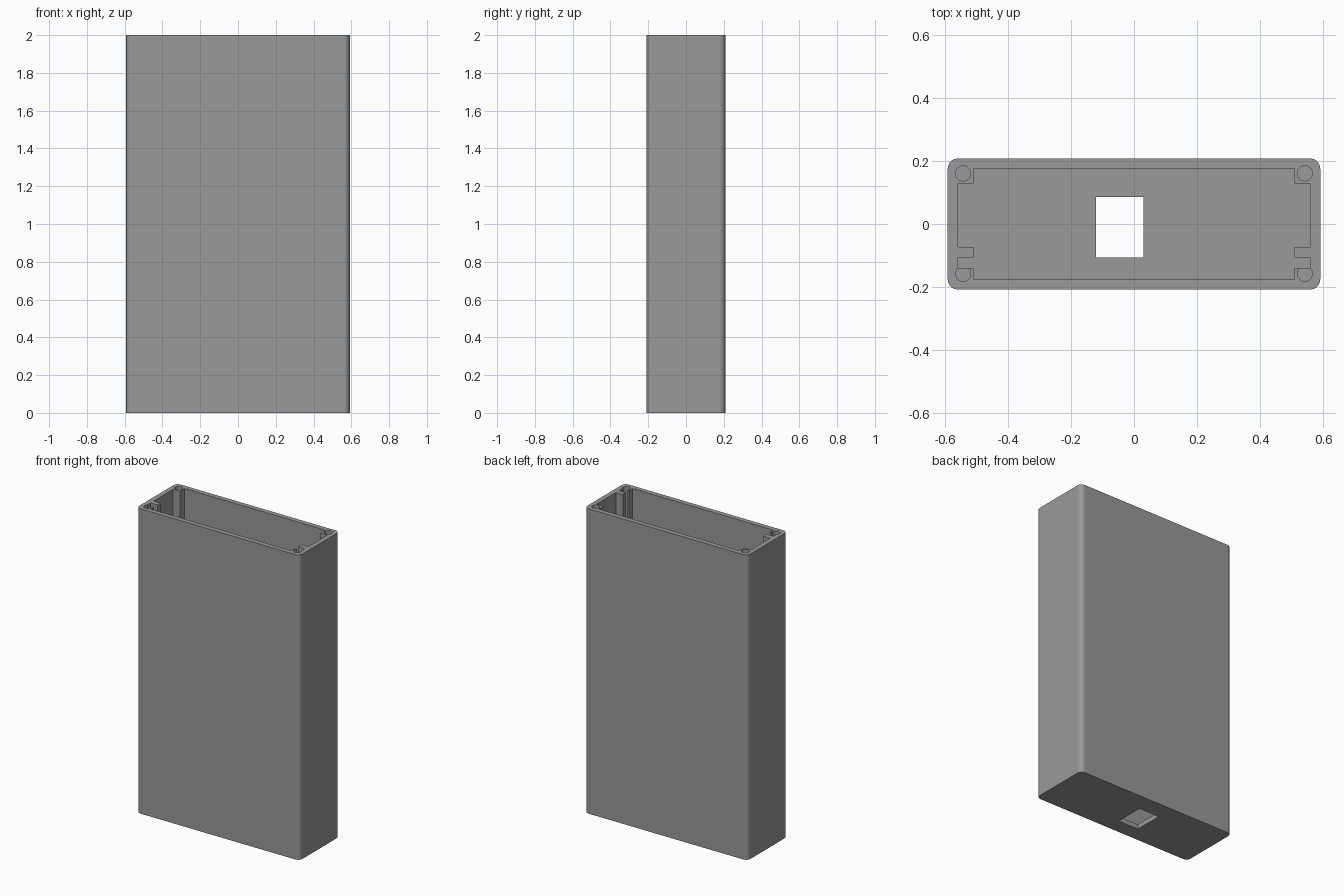
import bpy, bmesh, math

cube = bpy.data.objects.get("Cube")
if cube:
    bpy.data.objects.remove(cube, do_unlink=True)

HX, HY, H = 0.592, 0.208, 2.0   # half width, half depth, height
WALL, RADIUS = 0.032, 0.032

grey = bpy.data.materials.new("plastic grey")
grey.use_nodes = True
colour = (0.32, 0.32, 0.32, 1)
grey.diffuse_color = colour
grey.node_tree.nodes["Principled BSDF"].inputs["Base Color"].default_value = colour


def prism(name, outline, z0, z1):
    """Extrude a counter-clockwise outline from z0 to z1."""
    bm = bmesh.new()
    face = bm.faces.new([bm.verts.new((x, y, z0)) for x, y in outline])
    top = bmesh.ops.extrude_face_region(bm, geom=[face])["geom"]
    for v in top:
        if isinstance(v, bmesh.types.BMVert):
            v.co.z = z1
    bmesh.ops.recalc_face_normals(bm, faces=bm.faces)
    mesh = bpy.data.meshes.new(name)
    bm.to_mesh(mesh)
    bm.free()
    mesh.materials.append(grey)
    obj = bpy.data.objects.new(name, mesh)
    bpy.context.collection.objects.link(obj)
    return obj


def arc(cx, cy, r, start, end, n):
    return [(cx + r * math.cos(start + (end - start) * i / n),
             cy + r * math.sin(start + (end - start) * i / n)) for i in range(n + 1)]


def cut(target, cutter):
    mod = target.modifiers.new("cut", "BOOLEAN")
    mod.operation, mod.solver, mod.object = "DIFFERENCE", "EXACT", cutter
    bpy.context.view_layer.objects.active = target
    bpy.ops.object.modifier_apply(modifier=mod.name)
    bpy.data.objects.remove(cutter, do_unlink=True)


# Outer shell: a tall box with rounded vertical edges
outline = []
for i, (sx, sy) in enumerate([(1, 1), (-1, 1), (-1, -1), (1, -1)]):
    a = i * math.pi / 2
    outline += arc(sx * (HX - RADIUS), sy * (HY - RADIUS), RADIUS, a, a + math.pi / 2, 8)
case = prism("case", outline, 0, H)

# Cavity, stepped around the corner posts and the side ribs
ix, iy, px = HX - WALL, HY - WALL, 0.51
right = [(px, -iy), (px, -0.14), (ix, -0.14), (ix, -0.106), (px, -0.106),
         (px, -0.073), (ix, -0.073), (ix, 0.128), (px, 0.128), (px, iy)]
left = [(-x, y) for x, y in reversed(right)]
cut(case, prism("cavity_cutter", right + left, WALL, H + 0.1))

# Screw holes in the corner posts
for sx in (-1, 1):
    for y in (-0.158, 0.161):
        circle = arc(sx * 0.543, y, 0.024, 0, 2 * math.pi, 32)[:-1]
        cut(case, prism("hole_cutter", circle, H - 0.3, H + 0.1))

# Rectangular opening in the floor
window = [(-0.12, -0.107), (0.03, -0.107), (0.03, 0.086), (-0.12, 0.086)]
cut(case, prism("window_cutter", window, -0.1, 0.1))

# Smooth rounded edges, flat walls
bpy.ops.object.select_all(action="DESELECT")
case.select_set(True)
bpy.context.view_layer.objects.active = case
bpy.ops.object.shade_smooth_by_angle(angle=math.radians(30))
normals = case.modifiers.new("flat walls", "WEIGHTED_NORMAL")
normals.keep_sharp = True
